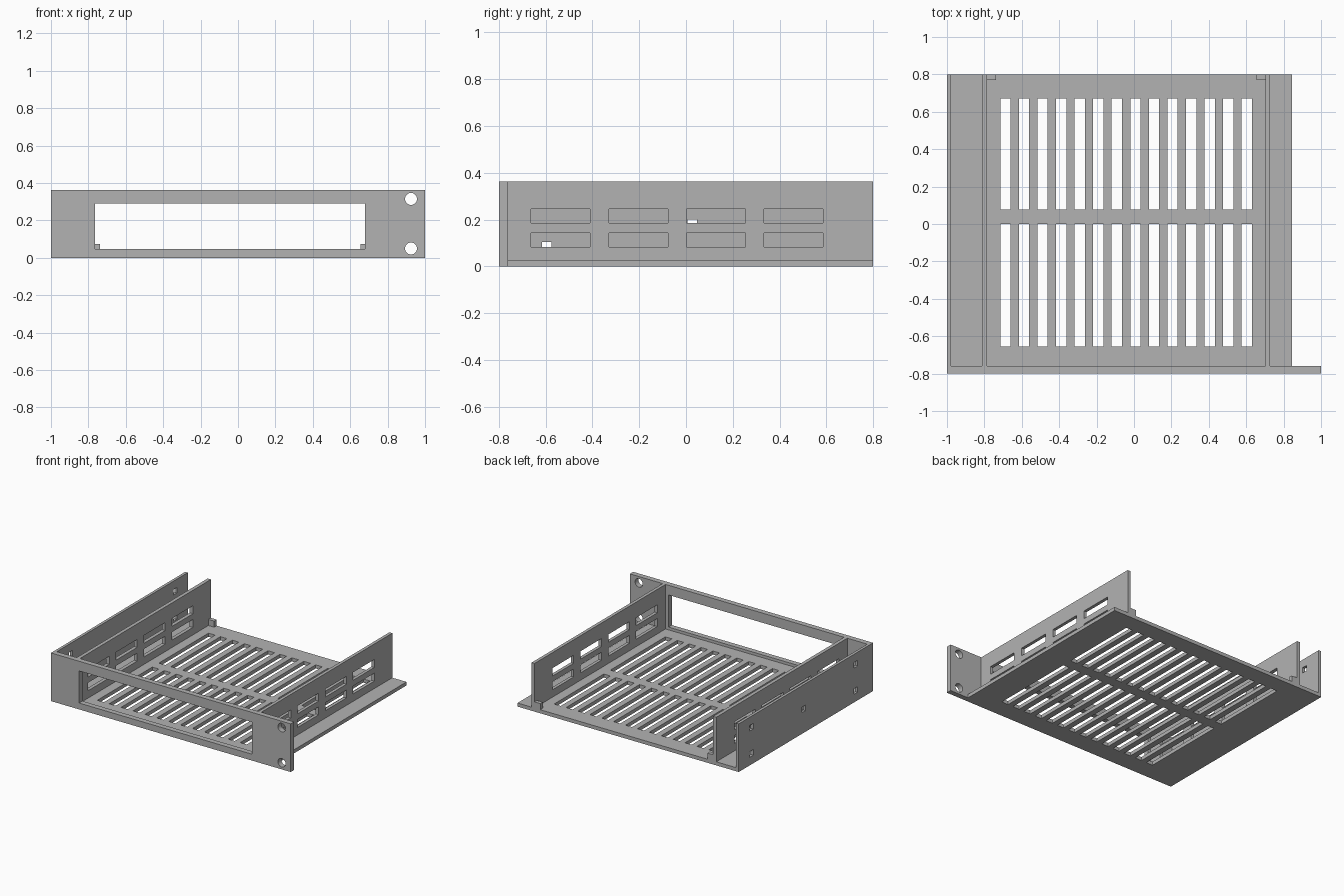
import bpy, bmesh, math
from mathutils import Matrix, Vector

if "Cube" in bpy.data.objects:
    bpy.data.objects.remove(bpy.data.objects["Cube"])

# Single sheet-metal grey
grey = bpy.data.materials.new("plain_grey")
grey.use_nodes = True
GREY = (0.45, 0.45, 0.45, 1)
grey.diffuse_color = GREY
grey.node_tree.nodes["Principled BSDF"].inputs["Base Color"].default_value = GREY


def rect(u0, u1, v0, v1):
    return [(u0, v0), (u1, v0), (u1, v1), (u0, v1)]


def circle(u, v, r, n=32):
    return [(u + r * math.cos(2 * math.pi * i / n),
             v + r * math.sin(2 * math.pi * i / n)) for i in range(n)]


def panel(name, loops, axis, start, end):
    """Flat sheet: first loop is the outline, the rest are holes; extruded along axis."""
    def place(u, v):
        return {"x": (start, u, v), "y": (u, start, v), "z": (u, v, start)}[axis]
    bm = bmesh.new()
    edges = []
    for loop in loops:
        vs = [bm.verts.new(place(u, v)) for u, v in loop]
        edges += [bm.edges.new((a, b)) for a, b in zip(vs, vs[1:] + vs[:1])]
    normal = Vector([float(axis == a) for a in "xyz"])
    bmesh.ops.triangle_fill(bm, edges=edges, use_beauty=True, normal=normal)
    out = bmesh.ops.extrude_face_region(bm, geom=bm.faces[:], use_keep_orig=True)
    moved = [g for g in out["geom"] if isinstance(g, bmesh.types.BMVert)]
    bmesh.ops.translate(bm, verts=moved, vec=normal * (end - start))
    bmesh.ops.recalc_face_normals(bm, faces=bm.faces[:])
    mesh = bpy.data.meshes.new(name)
    bm.to_mesh(mesh)
    bm.free()
    mesh.materials.append(grey)
    obj = bpy.data.objects.new(name, mesh)
    bpy.context.collection.objects.link(obj)
    return obj


HEIGHT, FLOOR = 0.363, 0.027
FRONT, BACK = -0.76, 0.8

# Floor with two rows of ventilation slots
slots = []
for i in range(14):
    x = -0.715 + i * 0.0993
    slots += [rect(x, x + 0.055, -0.655, 0.0), rect(x, x + 0.055, 0.078, 0.67)]
panel("floor", [rect(-1, 0.845, FRONT, BACK)] + slots, "z", 0, FLOOR)

# Front panel with display window and mounting holes
panel("front_panel",
      [rect(-1, 1, 0, HEIGHT), rect(-0.765, 0.678, 0.048, 0.29),
       circle(0.925, 0.05, 0.032), circle(0.925, 0.315, 0.032)],
      "y", -0.8, FRONT)

# Inner side walls with two rows of four vents
vents = [rect(y, y + 0.252, z, z + 0.06)
         for y in (-0.662 + 0.332 * i for i in range(4)) for z in (0.083, 0.186)]
wall = rect(FRONT, BACK, FLOOR, HEIGHT)
panel("inner_wall_right", [wall] + vents, "x", -0.813, -0.786)
panel("inner_wall_left", [wall] + vents, "x", 0.703, 0.727)

# Outer wall with five small square holes
h = 0.021
square_holes = [rect(y - h, y + h, z - h, z + h) for y, z in
                [(-0.595, 0.082), (-0.595, 0.28), (0.027, 0.18), (0.648, 0.082), (0.648, 0.28)]]
panel("outer_wall", [wall] + square_holes, "x", -1, -0.979)

# Rear corner stops
for name, x in (("rear_stop_right", -0.786), ("rear_stop_left", 0.655)):
    panel(name, [rect(x, x + 0.048, 0.77, BACK)], "z", FLOOR, 0.073)
